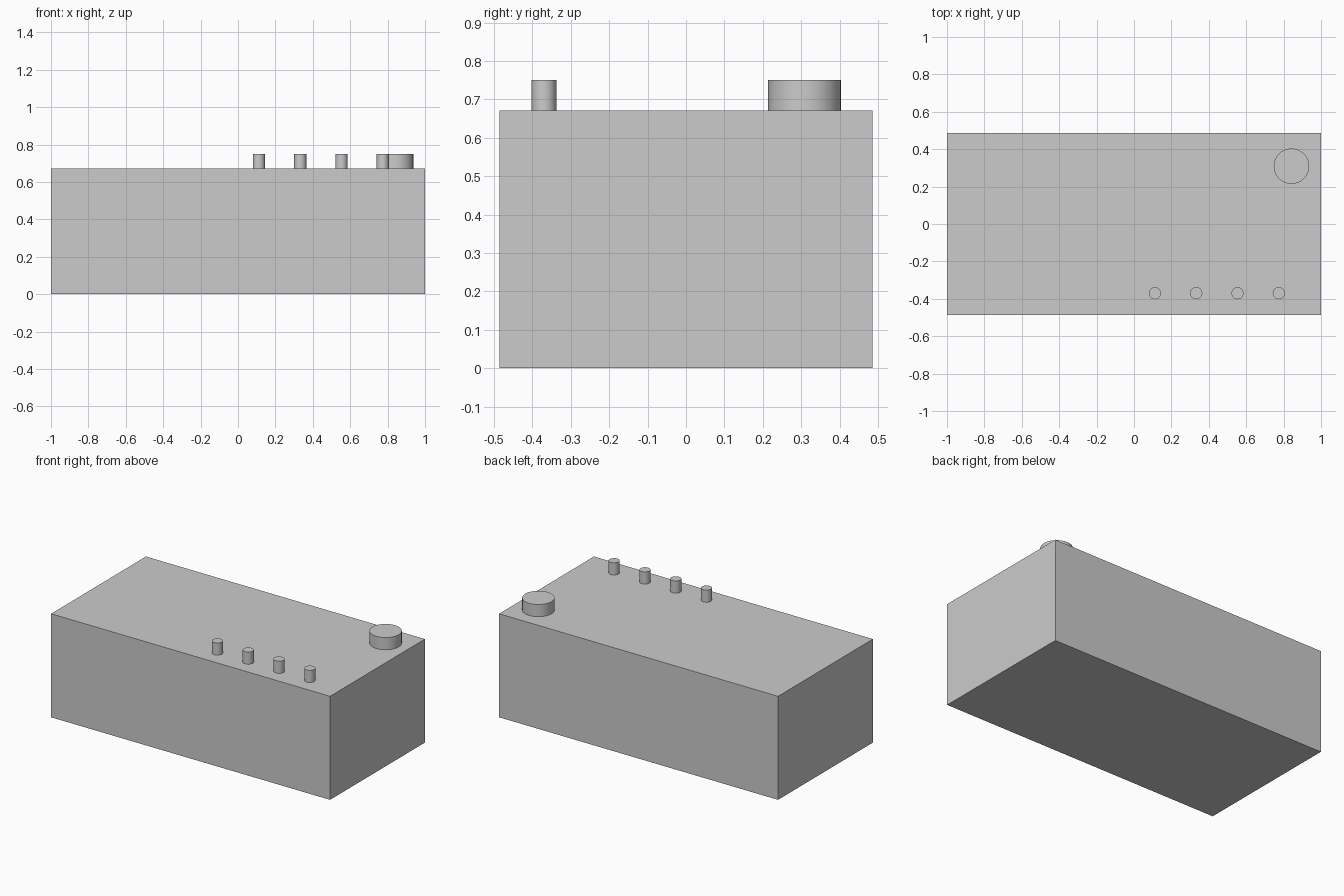
import bpy
import math

if "Cube" in bpy.data.objects:
    bpy.data.objects.remove(bpy.data.objects["Cube"])

W, D, H = 2.0, 0.971, 0.671   # body size
TOP = 0.75                    # top of all knobs


def knob(name, x, y, radius, sides=32):
    """Upright round knob standing on the body's top face."""
    bpy.ops.mesh.primitive_cylinder_add(
        vertices=sides, radius=radius, depth=TOP - H,
        location=(x, y, (TOP + H) / 2))
    obj = bpy.context.object
    obj.name = name
    bpy.ops.object.shade_smooth_by_angle(angle=math.radians(30))
    return obj


# Box body
bpy.ops.mesh.primitive_cube_add(size=1, location=(0, 0, H / 2))
body = bpy.context.object
body.name = "body"
body.scale = (W, D, H)
bpy.ops.object.transform_apply(location=False, rotation=False, scale=True)

# Row of small knobs along the front edge
for i in range(4):
    knob(f"small_knob_{i + 1}", 0.112 + i * 0.2207, -0.37, 0.0325)

# Large dial in the back right corner
knob("large_dial", 0.842, 0.309, 0.095)
